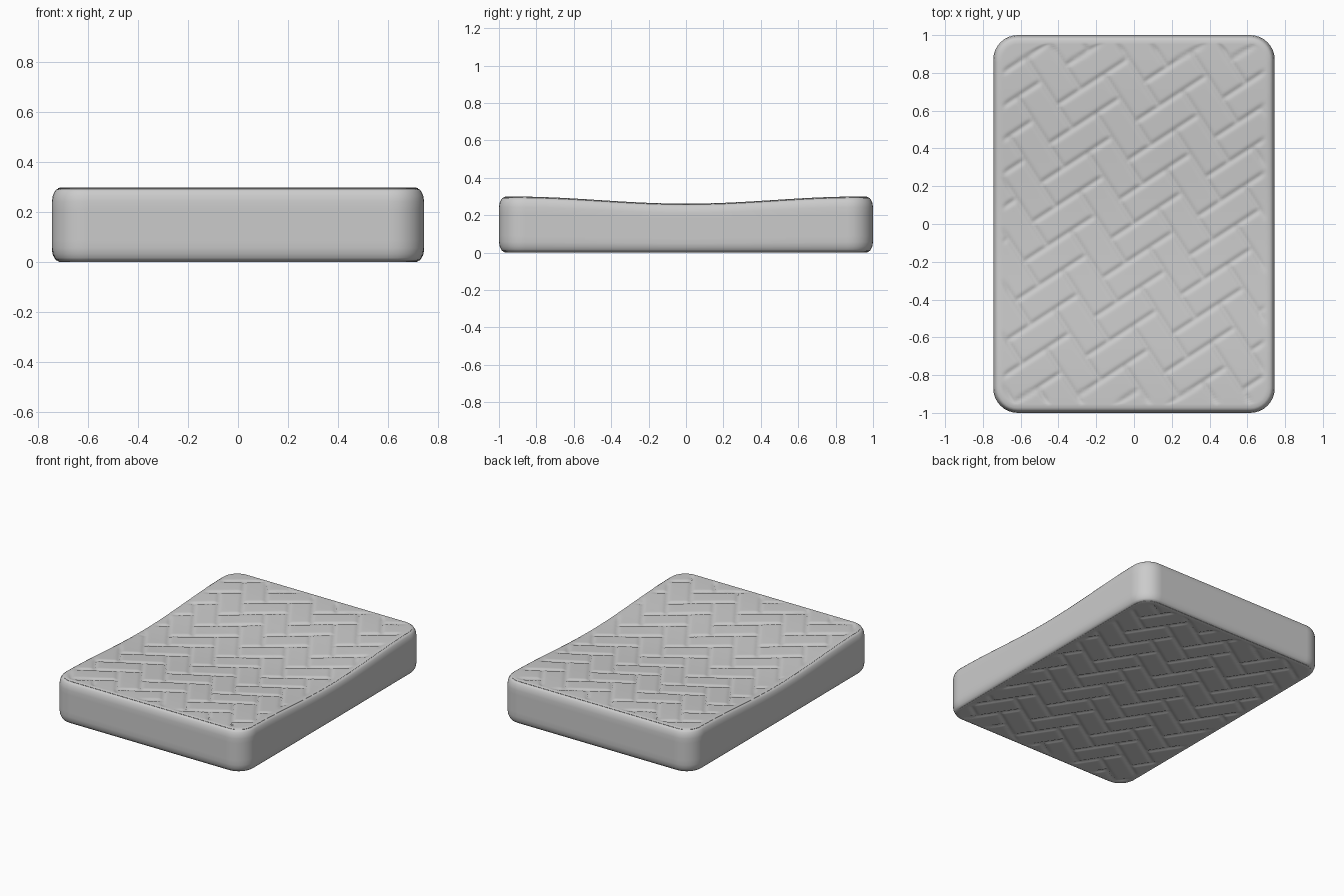
import bpy
import bmesh
import math
from mathutils import Vector

if "Cube" in bpy.data.objects:
    bpy.data.objects.remove(bpy.data.objects["Cube"], do_unlink=True)

HALF_X, HALF_Y, CORNER = 0.70, 0.955, 0.085   # quilted panel outline
HEIGHT, SAG = 0.30, 0.038
TILE, ANGLE = 0.15, math.radians(33)          # herringbone quilting
GROOVE_DEPTH, GROOVE_WIDTH = 0.009, 0.011
COLUMNS, ROWS, ARC = 128, 150, 8

fabric = bpy.data.materials.new("grey_fabric")
fabric.use_nodes = True
colour = (0.6, 0.6, 0.6, 1)
fabric.diffuse_color = colour
bsdf = next(n for n in fabric.node_tree.nodes if n.type == "BSDF_PRINCIPLED")
bsdf.inputs["Base Color"].default_value = colour


def sag(y):
    return SAG * math.cos(math.pi * min(abs(y) / 0.93, 1) / 2) ** 2


def core(x, y):
    """Nearest point of the rectangle joining the corner centres."""
    a, b = HALF_X - CORNER, HALF_Y - CORNER
    return Vector((max(-a, min(a, x)), max(-b, min(b, y))))


def groove(x, y):
    """Depth of the stitched herringbone grooves."""
    u = (x * math.cos(ANGLE) + y * math.sin(ANGLE)) / TILE
    v = (y * math.cos(ANGLE) - x * math.sin(ANGLE)) / TILE
    i, j = math.floor(u), math.floor(v)
    sides = {"left": u - i, "right": i + 1 - u, "low": v - j, "high": j + 1 - v}
    joined = ("right", "left", "low", "high")[(i - j) % 4]
    gap = min(d for side, d in sides.items() if side != joined) * TILE
    edge = CORNER - (Vector((x, y)) - core(x, y)).length
    edge = min(edge, HALF_X - abs(x), HALF_Y - abs(y))
    fade = max(0, min(1, edge / 0.03))
    return GROOVE_DEPTH * fade * math.exp(-(gap / GROOVE_WIDTH) ** 2)


# Panel rows, packed closely around the rounded corners
inner = HALF_Y - CORNER
rows = [-inner + 2 * inner * k / ROWS for k in range(ROWS + 1)]
caps = [inner + CORNER * math.sin(k * math.pi / 2 / ARC) for k in range(1, ARC + 1)]
rows = [-y for y in reversed(caps)] + rows + caps


def row_half_width(y):
    over = max(0, abs(y) - inner)
    return HALF_X - CORNER + math.sqrt(max(0, CORNER ** 2 - over ** 2))


bm = bmesh.new()


def panel(top):
    """Quilted panel; returns its boundary loop."""
    grid = []
    for y in rows:
        line = []
        for c in range(COLUMNS + 1):
            x = row_half_width(y) * (2 * c / COLUMNS - 1)
            z = HEIGHT - sag(y) - groove(x, y) if top else groove(x, y)
            line.append(bm.verts.new((x, y, z)))
        grid.append(line)
    for low, high in zip(grid, grid[1:]):
        for c in range(COLUMNS):
            quad = [low[c], low[c + 1], high[c + 1], high[c]]
            bm.faces.new(quad if top else quad[::-1])
    return (grid[0] + [r[-1] for r in grid[1:-1]]
            + grid[-1][::-1] + [r[0] for r in grid[-2:0:-1]])


bottom_loop, top_loop = panel(False), panel(True)

# Side wall: outward offset and relative height, with a seam at each rim
rim = [(0.012, 0.003), (0.02, 0.012), (0.019, 0.02), (0.028, 0.03),
       (0.034, 0.06), (0.041, 0.11), (0.045, 0.19), (0.045, 0.3), (0.045, 0.42)]
profile = rim + [(d, 1 - h) for d, h in reversed(rim)]
loops = [bottom_loop]
for offset, level in profile:
    ring = []
    for vert in top_loop:
        x, y = vert.co.xy
        out = (vert.co.xy - core(x, y)).normalized() * offset
        z = level * (HEIGHT - sag(y))
        ring.append(bm.verts.new((x + out.x, y + out.y, z)))
    loops.append(ring)
loops.append(top_loop)
for low, high in zip(loops, loops[1:]):
    for k in range(len(low)):
        n = (k + 1) % len(low)
        bm.faces.new((low[k], low[n], high[n], high[k]))

mesh = bpy.data.meshes.new("mattress")
bm.to_mesh(mesh)
bm.free()
mesh.materials.append(fabric)
mattress = bpy.data.objects.new("mattress", mesh)
bpy.context.collection.objects.link(mattress)
bpy.ops.object.select_all(action="DESELECT")
mattress.select_set(True)
bpy.context.view_layer.objects.active = mattress
bpy.ops.object.shade_smooth_by_angle(angle=math.radians(50))
